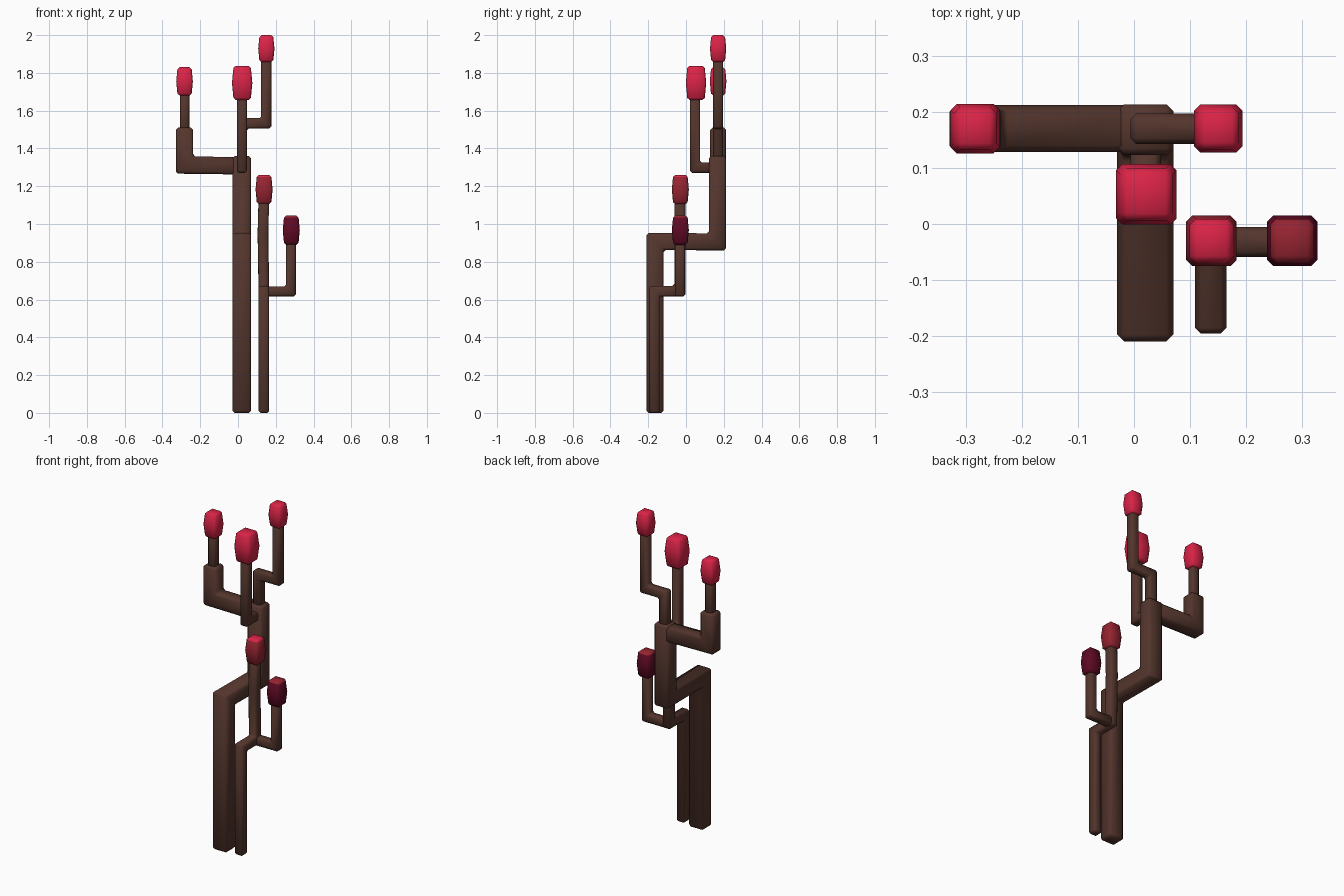
import bpy, bmesh, math
from mathutils import Vector

if "Cube" in bpy.data.objects:
    bpy.data.objects.remove(bpy.data.objects["Cube"])


def material(name, rgb):
    m = bpy.data.materials.new(name)
    m.diffuse_color = (*rgb, 1)
    m.use_nodes = True
    m.node_tree.nodes["Principled BSDF"].inputs["Base Color"].default_value = m.diffuse_color
    return m


BARK = material("brown bark", (0.088, 0.036, 0.026))
RED = material("crimson", (0.70, 0.017, 0.062))
DULL = material("dull red", (0.30, 0.017, 0.030))
MAROON = material("maroon", (0.115, 0.003, 0.018))


def finish(name, rings, bevel, mats):
    """Skin square rings, chamfer the sharp edges; a second material goes on upward faces."""
    bm = bmesh.new()
    vs = [[bm.verts.new(p) for p in r] for r in rings]
    for a, b in zip(vs, vs[1:]):
        for i in range(4):
            j = (i + 1) % 4
            bm.faces.new((a[i], a[j], b[j], b[i]))
    bm.faces.new(vs[0][::-1])
    bm.faces.new(vs[-1])
    bmesh.ops.recalc_face_normals(bm, faces=bm.faces[:])
    sharp = [e for e in bm.edges if e.calc_face_angle(0) > math.radians(30)]
    bmesh.ops.bevel(bm, geom=sharp, offset=bevel, segments=1, affect='EDGES', profile=0.5)
    bm.normal_update()
    if len(mats) > 1:
        for f in bm.faces:
            f.material_index = 1 if f.normal.z > 0.5 else 0
    me = bpy.data.meshes.new(name)
    bm.to_mesh(me)
    bm.free()
    ob = bpy.data.objects.new(name, me)
    bpy.context.collection.objects.link(ob)
    for m in mats:
        me.materials.append(m)
    bpy.ops.object.select_all(action='DESELECT')
    ob.select_set(True)
    bpy.context.view_layer.objects.active = ob
    bpy.ops.object.shade_smooth_by_angle(angle=math.radians(50))


def branch(name, path, u, v, bevel):
    """Square tube with mitred bends; u and v are the half-size vectors of the first section."""
    pts = [Vector(p) for p in path]
    u, v = Vector(u), Vector(v)
    ring = [pts[0] + u * a + v * b for a, b in ((-1, -1), (1, -1), (1, 1), (-1, 1))]
    rings = [ring]
    for i in range(1, len(pts)):
        d = (pts[i] - pts[i - 1]).normalized()
        n = d if i == len(pts) - 1 else d + (pts[i + 1] - pts[i]).normalized()
        ring = [p + d * ((pts[i] - p).dot(n) / d.dot(n)) for p in ring]
        rings.append(ring)
    finish(name, rings, bevel, [BARK])


def bud(name, x, y, z0, z1, r, *mats):
    """Chamfered block, fuller at mid height."""
    rings = []
    for z, k in ((z0, 0.84), ((z0 + z1) / 2, 1.0), (z1, 0.84)):
        rings.append([(x + a * r * k, y + b * r * k, z)
                      for a, b in ((-1, -1), (1, -1), (1, 1), (-1, 1))])
    finish(name, rings, 0.011, mats)


S = 0.027  # half width of the thin stems
X, Y, Z = Vector((1, 0, 0)), Vector((0, 1, 0)), Vector((0, 0, 1))

# thick trunk and thick left arm
branch("trunk", [(.02, -.164, 0), (.02, -.164, .908), (.02, .168, .905), (.02, .168, 1.36)],
       X * .05, Y * .045, .012)
branch("left_arm", [(.03, .17, 1.308), (-.283, .17, 1.312), (-.283, .17, 1.51)],
       Y * .042, Z * .046, .012)

# thin stems growing from the trunk
branch("left_stem", [(-.283, .17, 1.45), (-.283, .17, 1.72)], X * .025, Y * .025, .01)
branch("middle_stem", [(.021, .16, 1.298), (.021, .048, 1.298), (.021, .048, 1.7)],
       X * S, Z * S, .01)
branch("tall_stem", [(.021, .17, 1.3), (.021, .17, 1.533), (.15, .17, 1.533), (.15, .17, 1.89)],
       X * S, Y * S, .01)

# slim second trunk with its side stem
branch("slim_trunk", [(.137, -.167, 0), (.137, -.167, .645), (.137, -.032, .645),
                      (.132, -.032, .95), (.137, -.032, 1.14)], X * .028, Y * .028, .01)
branch("side_stem", [(.137, -.032, .643), (.28, -.032, .643), (.28, -.032, .92)],
       Y * S, Z * .026, .01)

# buds at the tips
bud("left_bud", -.283, .17, 1.68, 1.83, .044, RED)
bud("middle_bud", .022, .053, 1.657, 1.837, .054, RED)
bud("tall_bud", .15, .17, 1.857, 2.0, .043, RED)
bud("low_bud", .138, -.03, 1.105, 1.26, .045, DULL, RED)
bud("side_bud", .282, -.03, .89, 1.045, .045, MAROON, DULL)
